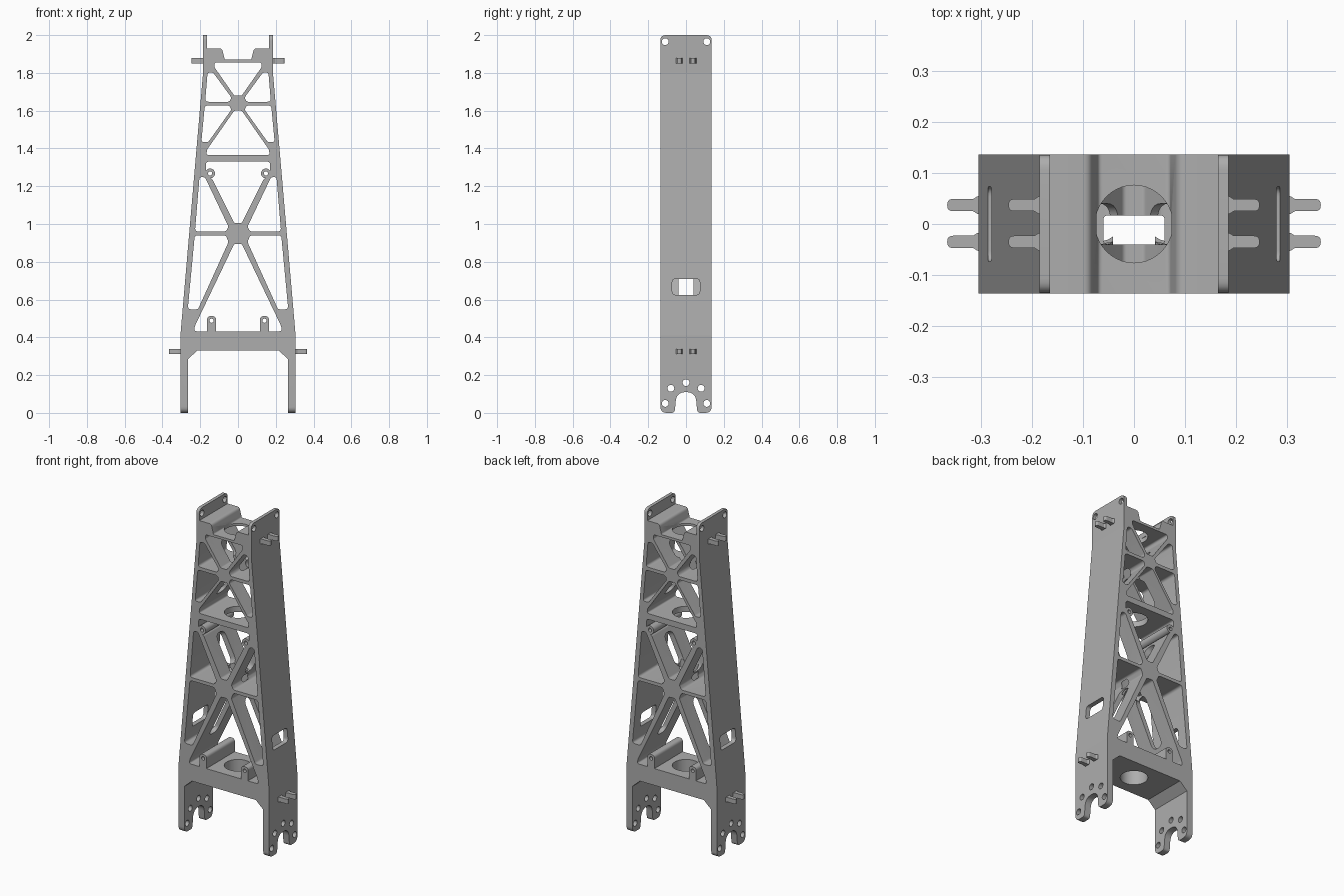
import bpy, bmesh, math
from mathutils import Matrix, Vector

if "Cube" in bpy.data.objects:
    bpy.data.objects.remove(bpy.data.objects["Cube"])

grey = bpy.data.materials.new("machined grey")
grey.use_nodes = True
grey.diffuse_color = (0.42, 0.42, 0.42, 1)
grey.node_tree.nodes["Principled BSDF"].inputs["Base Color"].default_value = grey.diffuse_color

# Drawing planes: front maps (u, v) to x, z; side maps to y, z; top maps to x, y
FRONT = Matrix.Rotation(math.pi / 2, 4, "X")
SIDE = Matrix(((0, 0, 1, 0), (1, 0, 0, 0), (0, 1, 0, 0), (0, 0, 0, 1)))
TOP = Matrix.Identity(4)


def rounded(points, radius):
    """Round the corners of a closed outline; a third value overrides the radius."""
    out, n = [], len(points)
    for i, p in enumerate(points):
        r = p[2] if len(p) > 2 else radius
        c, a, b = (Vector(q[:2]) for q in (p, points[i - 1], points[(i + 1) % n]))
        da, db = a - c, b - c
        half = da.angle(db) / 2
        t = min(r / math.tan(half), da.length * 0.48, db.length * 0.48)
        if t < 0.0005:
            out.append(c)
            continue
        s, e = c + da.normalized() * t, c + db.normalized() * t
        for k in range(7):
            f = k / 6
            out.append(s * (1 - f) ** 2 + c * 2 * f * (1 - f) + e * f * f)
    return out


def circle(u, v, r, n=40):
    return [Vector((u + r * math.cos(k * math.tau / n), v + r * math.sin(k * math.tau / n)))
            for k in range(n)]


def mirrored(points):
    """Complete a right half outline with its left half."""
    return points + [(-p[0],) + tuple(p[1:]) for p in reversed(points)]


def flipped(loop):
    return [Vector((-p[0], p[1])) for p in loop]


def prism(name, loops, depth, plane, offset=(0, 0, 0)):
    """Extrude a filled outline with holes, centred on its plane."""
    curve = bpy.data.curves.new(name, "CURVE")
    curve.dimensions, curve.fill_mode, curve.extrude = "2D", "BOTH", depth / 2
    for loop in loops:
        spline = curve.splines.new("POLY")
        spline.points.add(len(loop) - 1)
        for point, p in zip(spline.points, loop):
            point.co = (p[0], p[1], 0, 1)
        spline.use_cyclic_u = True
    temp = bpy.data.objects.new(name, curve)
    bpy.context.collection.objects.link(temp)
    graph = bpy.context.evaluated_depsgraph_get()
    mesh = bpy.data.meshes.new_from_object(temp.evaluated_get(graph))
    bpy.data.objects.remove(temp)
    bm = bmesh.new()
    bm.from_mesh(mesh)
    bmesh.ops.remove_doubles(bm, verts=bm.verts, dist=0.00005)
    bmesh.ops.transform(bm, matrix=Matrix.Translation(offset) @ plane, verts=bm.verts)
    bmesh.ops.recalc_face_normals(bm, faces=bm.faces)
    bm.to_mesh(mesh)
    bm.free()
    mesh.materials.clear()
    mesh.materials.append(grey)
    ob = bpy.data.objects.new(name, mesh)
    bpy.context.collection.objects.link(ob)
    return ob


def carve(target, tool, operation="DIFFERENCE"):
    tool.hide_render = True
    mod = target.modifiers.new("carve", "BOOLEAN")
    mod.operation, mod.object, mod.solver = operation, tool, "EXACT"
    bpy.context.view_layer.objects.active = target
    bpy.ops.object.modifier_apply(modifier=mod.name)
    bpy.data.objects.remove(tool)


def box_loop(u0, u1, v0, v1, r):
    return rounded([(u0, v0), (u1, v0), (u1, v1), (u0, v1)], r)


DEPTH = 0.272

# Frame outline: legs, tapering walls, top blocks
outline = rounded(mirrored([
    (0.215, 0.33), (0.265, 0.285), (0.265, 0), (0.305, 0), (0.305, 0.41, 0.1),
    (0.185, 1.8, 0.1), (0.185, 2), (0.165, 2), (0.165, 1.93),
    (0.085, 1.93, 0.02), (0.07, 1.87, 0.01)]), 0)

# Centre openings between the cross braces
centre = [rounded(mirrored(half), r) for half, r in (
    ([(0.235, 0.432), (0.226, 0.465), (0.02, 0.895)], 0.015),
    ([(0.02, 1.005), (0.135, 1.235), (0.17, 1.262), (0.17, 1.33)], 0.015),
    ([(0.168, 1.365), (0.163, 1.395), (0.02, 1.6)], 0.012),
    ([(0.02, 1.68), (0.125, 1.83), (0.125, 1.855)], 0.012))]

# Side openings between braces and walls
sides = [rounded(points, 0.018) for points in (
    [(0.266, 0.548), (0.212, 0.548), (0.05, 0.905), (0.065, 0.94), (0.229, 0.94)],
    [(0.228, 0.96), (0.065, 0.96), (0.05, 0.985), (0.175, 1.248), (0.204, 1.248)],
    [(0.194, 1.433), (0.158, 1.433), (0.035, 1.605), (0.045, 1.627), (0.176, 1.627)],
    [(0.174, 1.647), (0.045, 1.647), (0.035, 1.67), (0.132, 1.802), (0.161, 1.802)])]
frame = prism("truss_frame", [outline] + centre + sides + [flipped(s) for s in sides],
              DEPTH, FRONT)

# Side silhouette: rounded corners, arched foot notch and bolt holes
silhouette = rounded(mirrored([
    (0.05, 0.11, 0.055), (0.06, 0, 0.02), (0.136, 0, 0.035), (0.136, 2, 0.03)]), 0)
bolts = [(0, 0.16)] + [(s * y, z) for s in (-1, 1)
                       for y, z in ((0.11, 0.05), (0.08, 0.13), (0.11, 1.965))]
carve(frame, prism("side_trim", [silhouette] + [circle(y, z, 0.018, 24) for y, z in bolts],
                   1, SIDE), "INTERSECT")

# Round passages through the three decks
for z, height in ((0.38, 0.14), (1.3475, 0.06), (1.862, 0.04)):
    carve(frame, prism("deck_hole", [circle(0, 0, 0.076)], height, TOP, (0, 0, z)))

# Cable slots through the two brace hubs
for z in (0.95, 1.64):
    carve(frame, prism("hub_slot", [box_loop(-0.06, 0.06, -0.04, 0.017, 0.01)], 0.2, TOP, (0, 0, z)))

# Long slots in each diagonal brace, and a window in each wall
for s in (-1, 1):
    for x0, z0, x1, z1 in ((0.05, 0.86, 0.18, 0.585), (0.05, 1.03, 0.135, 1.205),
                           (0.045, 1.595, 0.14, 1.458), (0.045, 1.685, 0.11, 1.775)):
        run = Vector((s * (x1 - x0), 0, z1 - z0))
        turn = run.to_track_quat("X", "Y").to_matrix().to_4x4()
        length = run.length / 2
        # The drawing's second axis follows the model's depth
        plane = turn if abs(turn.col[1][1]) > 0.9 else turn @ FRONT
        mid = (s * (x0 + x1) / 2, 0, (z0 + z1) / 2)
        carve(frame, prism("brace_slot", [box_loop(-length, length, -0.04, 0.04, 0.038)],
                           0.075, plane, mid))
    carve(frame, prism("wall_window", [box_loop(-0.073, 0.073, 0.625, 0.71, 0.02)],
                       0.1, SIDE, (s * 0.29, 0, 0)))

parts = [frame]
for s, side in ((-1, "right"), (1, "left")):
    # Round-topped ridges on the lower deck and round rails below the middle deck
    parts.append(prism(side + "_deck_ridge",
                       [box_loop(s * 0.14 - 0.024, s * 0.14 + 0.024, 0.42, 0.513, 0.022),
                        circle(s * 0.14, 0.488, 0.011, 20)], DEPTH, FRONT))
    parts.append(prism(side + "_upper_rail",
                       [circle(s * 0.148, 1.268, 0.026), circle(s * 0.148, 1.268, 0.011, 20)],
                       DEPTH, FRONT))
    # Cable hooks standing out of the walls
    for level, x, z in (("lower", 0.303, 0.325), ("upper", 0.183, 1.865)):
        for end, y in (("front", -0.035), ("back", 0.037)):
            hook = rounded([(0, -0.02), (0.012, -0.012), (0.063, -0.012, 0.012),
                            (0.063, 0.012, 0.012), (0.012, 0.012), (0, 0.02)], 0.004)
            if s < 0:
                hook = flipped(hook)
            parts.append(prism(f"{side}_{level}_{end}_hook", [hook], 0.028, TOP, (s * x, y, z)))

bpy.ops.object.select_all(action="DESELECT")
for part in parts:
    part.select_set(True)
bpy.context.view_layer.objects.active = frame
bpy.ops.object.shade_smooth_by_angle(angle=math.radians(30))
